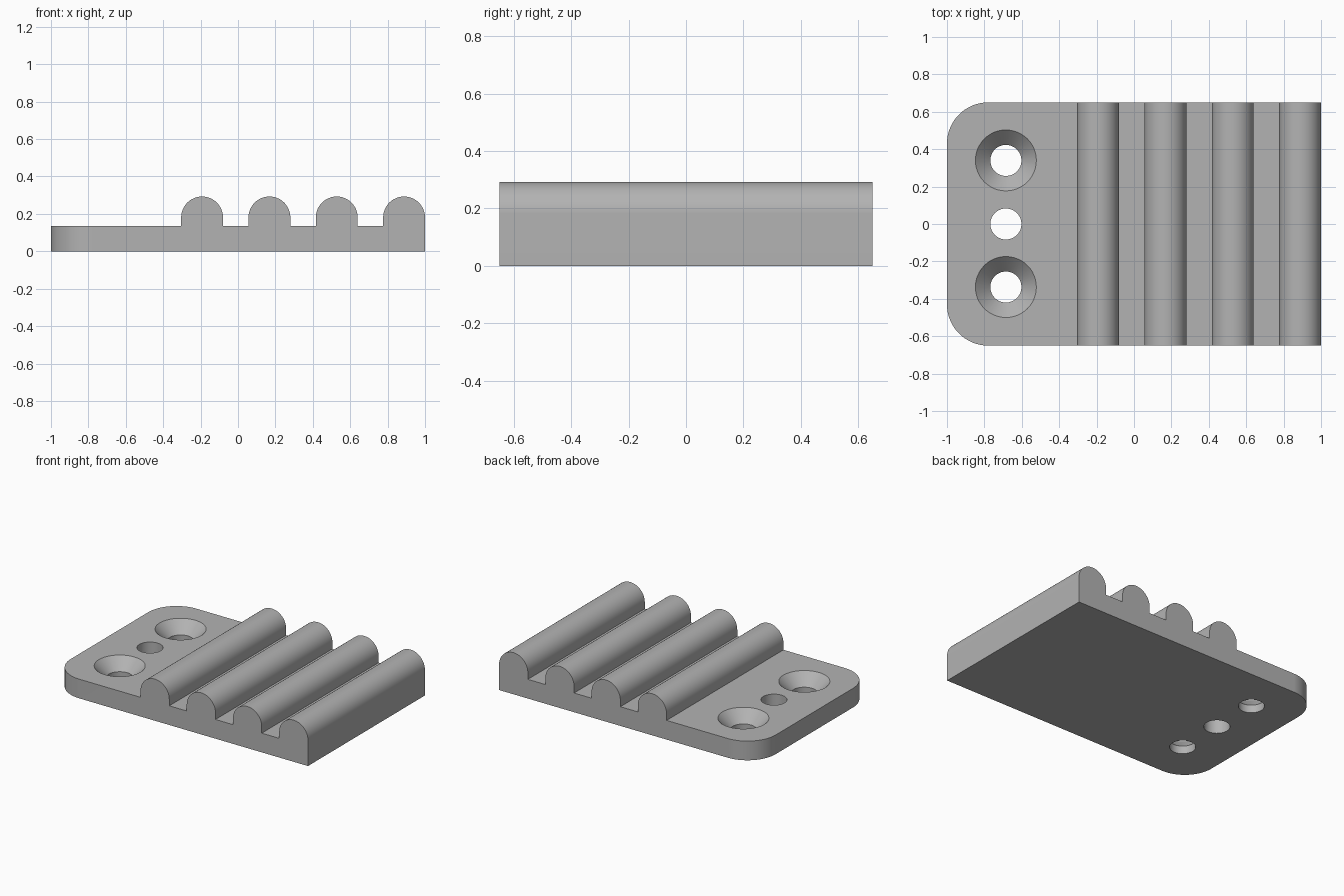
import bpy, bmesh, math
from mathutils import Vector

cube = bpy.data.objects.get("Cube")
if cube:
    bpy.data.objects.remove(cube, do_unlink=True)

HALF_DEPTH = 0.65
PLATE_TOP = 0.135
RIB_RADIUS = 0.112
RIB_AXIS_Z = 0.181
RIB_PITCH = 0.36
CORNER_RADIUS = 0.22
HOLE_X = -0.685
HOLE_RADIUS = 0.083
SINK_RADIUS = 0.163
ARC_STEPS = 24

grey = bpy.data.materials.new("plain grey")
grey.use_nodes = True
colour = (0.45, 0.45, 0.45, 1)
grey.diffuse_color = colour
grey.node_tree.nodes["Principled BSDF"].inputs["Base Color"].default_value = colour


def make_object(name, bm):
    bmesh.ops.recalc_face_normals(bm, faces=bm.faces)
    mesh = bpy.data.meshes.new(name)
    bm.to_mesh(mesh)
    bm.free()
    mesh.materials.append(grey)
    obj = bpy.data.objects.new(name, mesh)
    bpy.context.collection.objects.link(obj)
    return obj


def body_profile():
    """Side outline: flat plate with four round-topped ribs."""
    points = [(1, 0), (-1, 0), (-1, PLATE_TOP)]
    for i in range(4):
        cx = 1 - RIB_RADIUS - (3 - i) * RIB_PITCH
        points.append((cx - RIB_RADIUS, PLATE_TOP))
        for k in range(ARC_STEPS + 1):
            a = math.pi * (1 - k / ARC_STEPS)
            points.append((cx + RIB_RADIUS * math.cos(a),
                           RIB_AXIS_Z + RIB_RADIUS * math.sin(a)))
        if i < 3:
            points.append((cx + RIB_RADIUS, PLATE_TOP))
    return points


def lathe_cutter(name, y, profile):
    """Closed solid of revolution used to cut a hole."""
    bm = bmesh.new()
    verts = [bm.verts.new((HOLE_X + r, y, z)) for r, z in profile]
    edges = [bm.edges.new(pair) for pair in zip(verts, verts[1:])]
    bmesh.ops.spin(bm, geom=verts + edges, cent=(HOLE_X, y, 0), axis=(0, 0, 1),
                   angle=math.tau, steps=48, use_merge=False)
    bmesh.ops.remove_doubles(bm, verts=bm.verts, dist=1e-5)
    cutter = make_object(name, bm)
    cutter.hide_render = True
    return cutter


# Ribbed plate: extruded outline with two rounded end corners
bm = bmesh.new()
outline = bm.faces.new([bm.verts.new((x, -HALF_DEPTH, z)) for x, z in body_profile()])
extruded = bmesh.ops.extrude_face_region(bm, geom=[outline])["geom"]
bmesh.ops.translate(bm, vec=Vector((0, 2 * HALF_DEPTH, 0)),
                    verts=[g for g in extruded if isinstance(g, bmesh.types.BMVert)])
corners = [e for e in bm.edges
           if all(v.co.x < -0.99 for v in e.verts)
           and abs(e.verts[0].co.z - e.verts[1].co.z) > 0.1]
bmesh.ops.bevel(bm, geom=corners, offset=CORNER_RADIUS, offset_type='OFFSET',
                segments=16, profile=0.5, affect='EDGES')
plate = make_object("ribbed_plate", bm)

# Plain centre hole and two countersunk screw holes
over = 0.05
plain = [(0, -over), (HOLE_RADIUS, -over),
         (HOLE_RADIUS, PLATE_TOP + over), (0, PLATE_TOP + over)]
sink_depth = SINK_RADIUS - HOLE_RADIUS
countersunk = [(0, -over), (HOLE_RADIUS, -over),
               (HOLE_RADIUS, PLATE_TOP - sink_depth),
               (SINK_RADIUS + over, PLATE_TOP + over), (0, PLATE_TOP + over)]
cutters = [lathe_cutter("centre_hole_cutter", 0, plain)]
for side, y in (("front", -0.337), ("back", 0.34)):
    cutters.append(lathe_cutter(side + "_screw_hole_cutter", y, countersunk))

bpy.ops.object.select_all(action='DESELECT')
bpy.context.view_layer.objects.active = plate
plate.select_set(True)
for cutter in cutters:
    mod = plate.modifiers.new(cutter.name, 'BOOLEAN')
    mod.operation = 'DIFFERENCE'
    mod.solver = 'EXACT'
    mod.object = cutter
    bpy.ops.object.modifier_apply(modifier=mod.name)
    bpy.data.objects.remove(cutter, do_unlink=True)

# Smooth curves, crisp edges
bpy.ops.object.shade_smooth_by_angle(angle=math.radians(30))
weighted = plate.modifiers.new("weighted_normals", 'WEIGHTED_NORMAL')
weighted.keep_sharp = True
